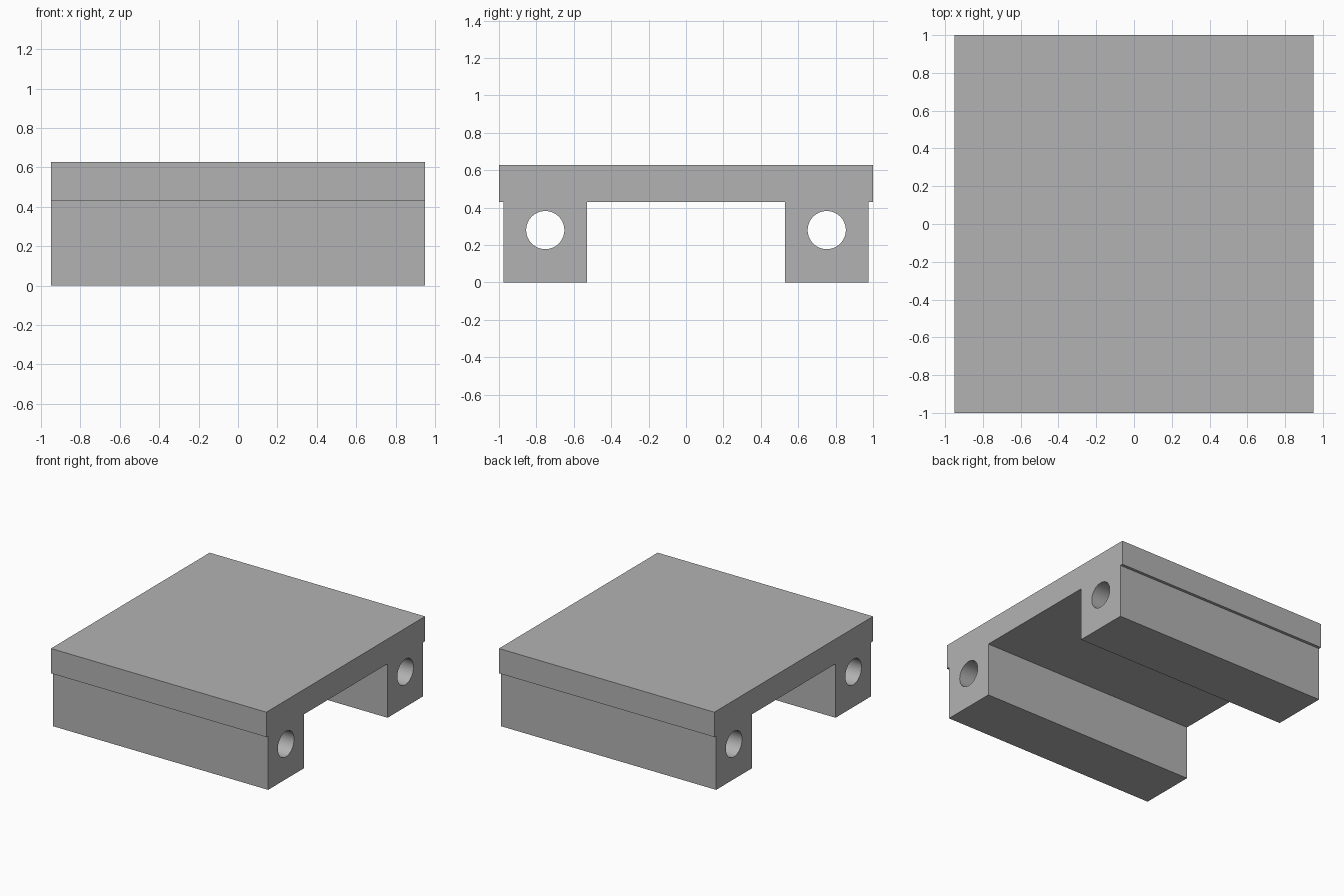
import bpy, bmesh, math
from mathutils import Matrix

cube = bpy.data.objects.get("Cube")
if cube:
    bpy.data.objects.remove(cube, do_unlink=True)

HALF_X = 0.95            # half the length of the carriage
TOP, PLATE_Z = 0.628, 0.43
OUT, IN = 0.977, 0.528   # outer and inner sides of the rail blocks
HOLE_Y, HOLE_Z, HOLE_R = (OUT + IN) / 2, 0.28, 0.102

grey = bpy.data.materials.new("plain grey")
grey.use_nodes = True
color = (0.45, 0.45, 0.45, 1)
grey.diffuse_color = color
grey.node_tree.nodes["Principled BSDF"].inputs["Base Color"].default_value = color


def make_object(name, bm):
    bmesh.ops.recalc_face_normals(bm, faces=bm.faces)
    mesh = bpy.data.meshes.new(name)
    bm.to_mesh(mesh)
    bm.free()
    mesh.materials.append(grey)
    obj = bpy.data.objects.new(name, mesh)
    bpy.context.collection.objects.link(obj)
    return obj


# Carriage body: top plate and two rail blocks as one extruded profile
half = [(1, TOP), (1, PLATE_Z), (OUT, PLATE_Z), (OUT, 0), (IN, 0), (IN, PLATE_Z)]
profile = half + [(-y, z) for y, z in reversed(half)]
bm = bmesh.new()
face = bm.faces.new([bm.verts.new((-HALF_X, y, z)) for y, z in profile])
ext = bmesh.ops.extrude_face_region(bm, geom=[face])
moved = [v for v in ext["geom"] if isinstance(v, bmesh.types.BMVert)]
bmesh.ops.translate(bm, verts=moved, vec=(2 * HALF_X, 0, 0))
carriage = make_object("carriage_body", bm)

# Rod holes along the length of each block
bm = bmesh.new()
for side in (-1, 1):
    place = Matrix.Translation((0, side * HOLE_Y, HOLE_Z)) @ Matrix.Rotation(math.pi / 2, 4, 'Y')
    bmesh.ops.create_cone(bm, cap_ends=True, segments=64, radius1=HOLE_R,
                          radius2=HOLE_R, depth=2.4, matrix=place)
cutter = make_object("rod_hole_cutter", bm)

cut = carriage.modifiers.new("rod holes", 'BOOLEAN')
cut.operation, cut.solver, cut.object = 'DIFFERENCE', 'EXACT', cutter

# Apply the cut, then smooth only the round bores
bpy.ops.object.select_all(action='DESELECT')
carriage.select_set(True)
bpy.context.view_layer.objects.active = carriage
bpy.ops.object.modifier_apply(modifier=cut.name)
bpy.data.objects.remove(cutter, do_unlink=True)
bpy.ops.object.shade_smooth_by_angle(angle=math.radians(30))
